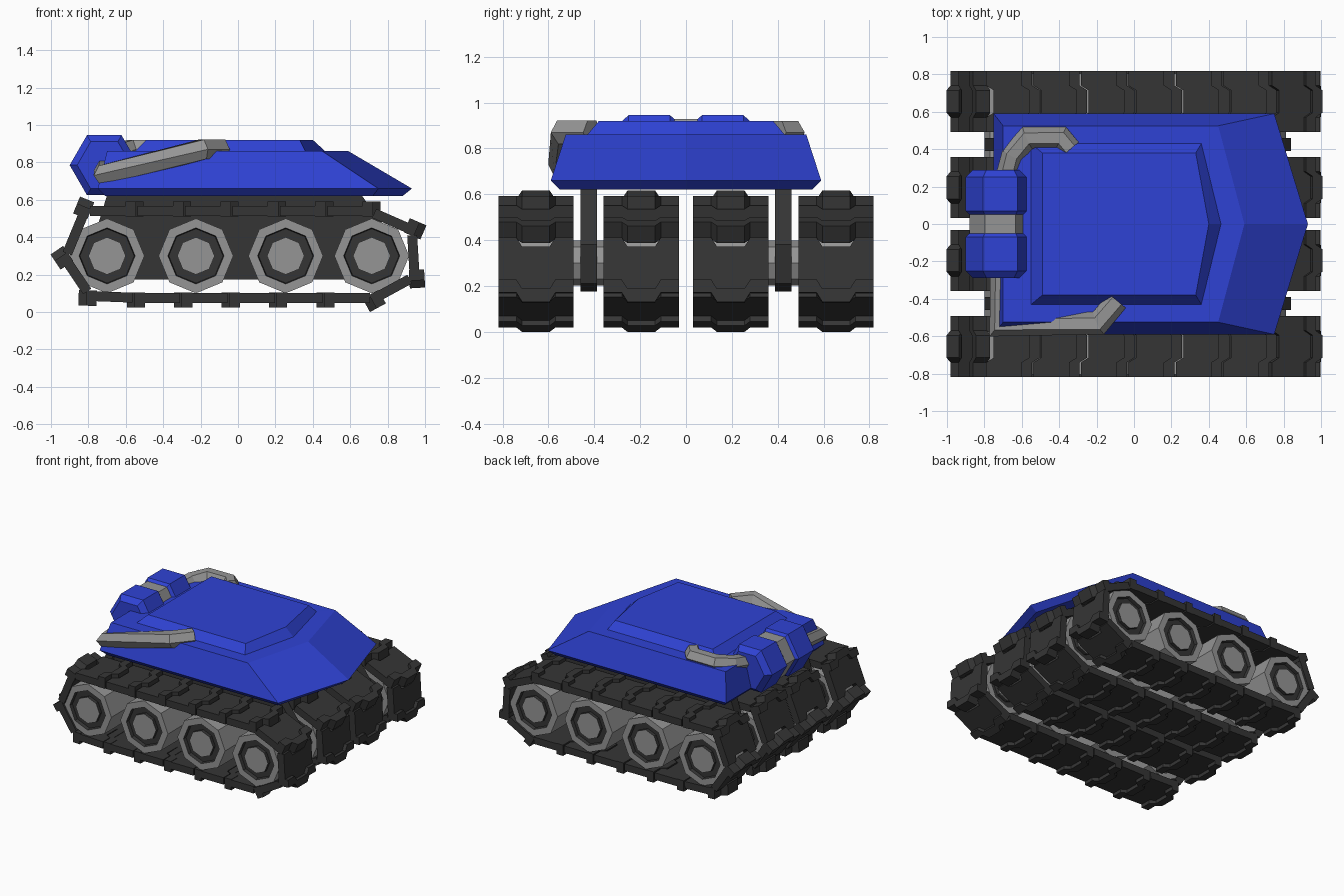
import bpy, bmesh, math
from mathutils import Vector

if "Cube" in bpy.data.objects:
    bpy.data.objects.remove(bpy.data.objects["Cube"])


def material(name, rgb):
    m = bpy.data.materials.new(name)
    m.diffuse_color = (*rgb, 1)
    m.use_nodes = True
    m.node_tree.nodes["Principled BSDF"].inputs["Base Color"].default_value = m.diffuse_color
    return m


BLUE = material("blue armour", (0.028, 0.055, 0.66))
GREY = material("grey metal", (0.30, 0.30, 0.30))
DARK = material("dark track", (0.036, 0.036, 0.036))


def finish(name, bm, *mats):
    bmesh.ops.recalc_face_normals(bm, faces=bm.faces[:])
    me = bpy.data.meshes.new(name)
    bm.to_mesh(me)
    bm.free()
    for m in mats:
        me.materials.append(m)
    ob = bpy.data.objects.new(name, me)
    bpy.context.collection.objects.link(ob)
    return ob


def loft(bm, rings, dark_bands=()):
    """Skin closed rings of points and cap both ends."""
    vs = [[bm.verts.new(p) for p in r] for r in rings]
    n = len(vs[0])
    for k, (a, b) in enumerate(zip(vs, vs[1:])):
        for i in range(n):
            j = (i + 1) % n
            f = bm.faces.new((a[i], a[j], b[j], b[i]))
            f.material_index = 1 if k in dark_bands else 0
    bm.faces.new(vs[0])
    bm.faces.new(vs[-1])


def lathe(name, profile, n, x, y, z, mats, dark_bands=()):
    """Turn (radius, offset) pairs about a line parallel to y."""
    bm = bmesh.new()
    ang = [2 * math.pi * i / n for i in range(n)]
    loft(bm, [[(x + r * math.cos(a), y + o, z + r * math.sin(a)) for a in ang]
              for r, o in profile], dark_bands)
    return finish(name, bm, *mats)


def mirrored(half):
    return half + [(r, -o) for r, o in reversed(half)]


# Hull: stacked outlines (z, back, front corner, nose, half width)
bm = bmesh.new()
loft(bm, [[(b, -w, z), (f, -w, z), (nose, 0, z), (f, w, z), (b, w, z)]
          for z, b, f, nose, w in [
              (0.62, -0.71, 0.72, 0.88, 0.55),
              (0.66, -0.75, 0.75, 0.93, 0.59),
              (0.86, -0.70, 0.45, 0.59, 0.525),
              (0.861, -0.55, 0.36, 0.465, 0.43),
              (0.92, -0.49, 0.33, 0.40, 0.38)]])
finish("hull", bm, BLUE)

# Rear canisters with a grey core
for side, y in (("left", 0.16), ("right", -0.16)):
    lathe(f"canister_{side}", mirrored([(0.145, -0.13), (0.185, -0.09)]),
          6, -0.715, y, 0.785, [BLUE])
lathe("canister_core", [(0.165, -0.06), (0.165, 0.06)], 6, -0.715, 0, 0.785, [GREY])


# Exhaust pipes: six-sided sweeps along a path
def pipe(name, path, r):
    pts = [Vector(p) for p in path]
    rings = []
    for i, p in enumerate(pts):
        d0 = (p - pts[max(i - 1, 0)]).normalized()
        d1 = (pts[min(i + 1, len(pts) - 1)] - p).normalized()
        t = (d0 + d1).normalized()
        side = t.cross(Vector((0, 0, 1))).normalized()
        up = side.cross(t)
        c = t.dot(d1 if d1.length else d0)
        rings.append([p + r * (side * math.cos(a) / c + up * math.sin(a))
                      for a in (math.pi / 3 * k for k in range(6))])
    bm = bmesh.new()
    loft(bm, rings)
    finish(name, bm, GREY)


pipe("exhaust_right", [(-0.71, -0.24, 0.76), (-0.71, -0.54, 0.73),
                       (-0.19, -0.53, 0.87), (-0.09, -0.41, 0.87)], 0.06)
pipe("exhaust_left", [(-0.68, 0.26, 0.83), (-0.65, 0.37, 0.85), (-0.57, 0.46, 0.87),
                      (-0.39, 0.46, 0.87), (-0.34, 0.40, 0.87)], 0.058)

# Side plates carrying the wheels
PLATE = [(-0.80, 0.30), (-0.70, 0.625), (0.66, 0.625), (0.84, 0.38),
         (0.80, 0.21), (0.72, 0.175), (-0.75, 0.175)]
for side, y in (("left", 0.425), ("right", -0.425)):
    bm = bmesh.new()
    loft(bm, [[(x, y + o, z) for x, z in PLATE] for o in (-0.036, 0.036)])
    finish(f"wheel_plate_{side}", bm, DARK)

# Track joints, clockwise as seen from the front
LINK = 0.2535
JOINTS = [(-0.82 + LINK * i, 0.54) for i in range(7)]
JOINTS += [(0.93, 0.44), (0.945, 0.19)]
JOINTS += [(0.735 - LINK * i, 0.075) for i in range(6)]
JOINTS += [(-0.79, 0.085), (-0.925, 0.285)]
HALF, JOG = 0.164, 0.04
STEPS = [(-HALF, 0), (-0.085, 0), (-0.06, JOG), (0.06, JOG), (0.085, 0), (HALF, 0)]


def strip(bm, p, d, y, s0, s1, t0, t1):
    """Jogged bar across the track, from s0 to s1 along it."""
    n = Vector((-d.y, d.x))
    outline = [(o, s0 + j) for o, j in STEPS] + [(o, s1 + j) for o, j in reversed(STEPS)]
    rings = []
    for t in (t0, t1):
        q = [(o, p + d * s + n * t) for o, s in outline]
        rings.append([(v.x, y + o, v.y) for o, v in q])
    loft(bm, rings)


HUB = [(0.1, -0.15), (0.1, -0.125), (0.145, -0.125), (0.15, -0.15), (0.2, -0.15)]
TRACKS = {"outer_right": -0.655, "inner_right": -0.195,
          "inner_left": 0.195, "outer_left": 0.655}
WHEEL_X = (-0.70, -0.225, 0.255, 0.715)
for name, y in TRACKS.items():
    # Track links: a plate and a thicker cleat at its end
    bm = bmesh.new()
    for i, a in enumerate(JOINTS):
        a, b = Vector(a), Vector(JOINTS[(i + 1) % len(JOINTS)])
        d, length = (b - a).normalized(), (b - a).length
        strip(bm, a, d, y, 0.03, length - 0.02, -0.027, 0.026)
        strip(bm, a, d, y, length - 0.035, length + 0.022, -0.03, 0.052)
    finish(f"track_{name}", bm, DARK)
    # Wheels with a recessed dark ring
    for k, x in enumerate(WHEEL_X):
        lathe(f"wheel_{name}_{k + 1}", mirrored(HUB), 8, x, y, 0.30,
              [GREY, DARK], (0, 1, 2, 6, 7, 8))

# Axles joining each pair of wheels
for side, y in (("left", 0.425), ("right", -0.425)):
    for k, x in enumerate(WHEEL_X):
        lathe(f"axle_{side}_{k + 1}", [(0.098, -0.1), (0.098, 0.1)], 8, x, y, 0.30, [GREY])
